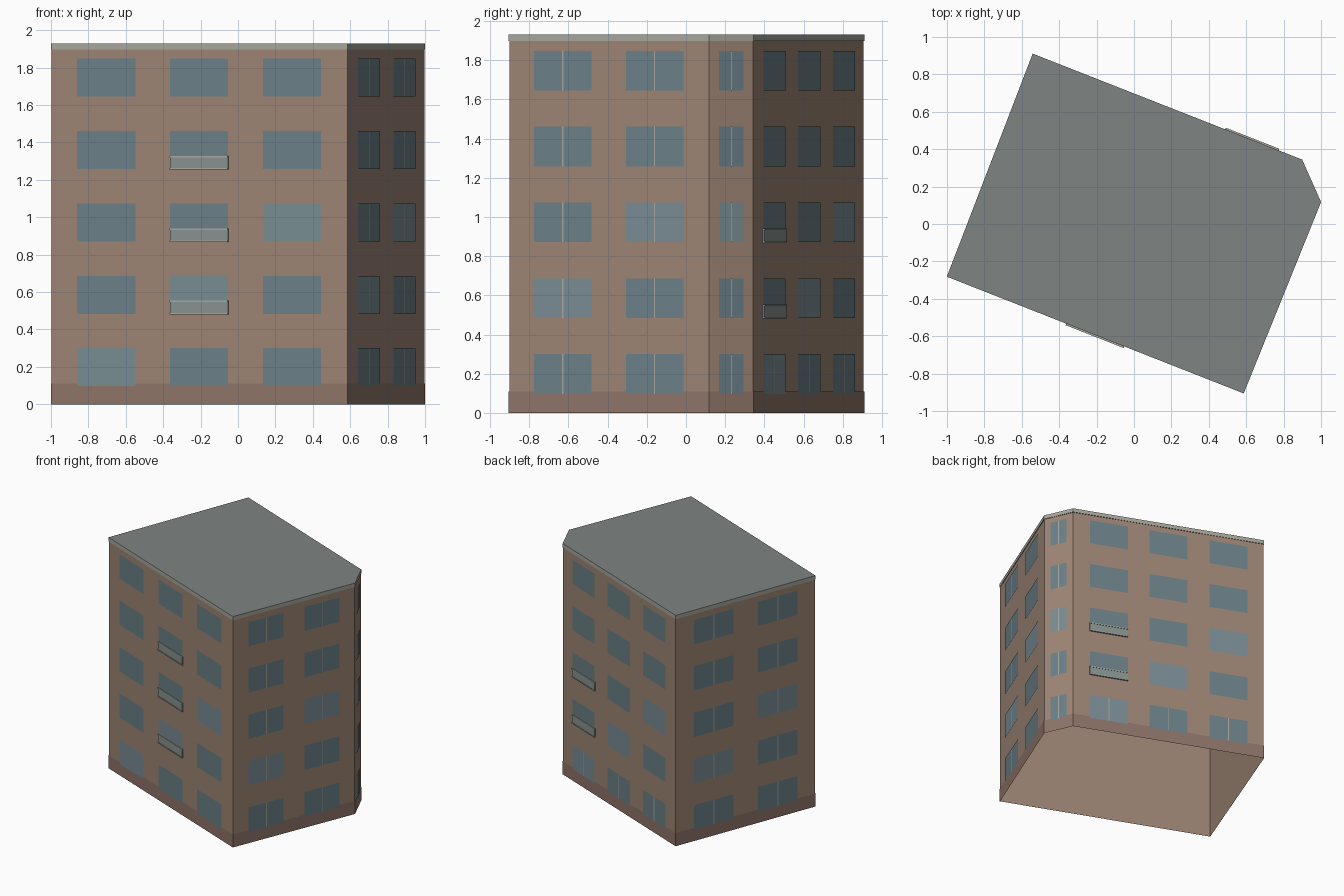
import bpy, bmesh
from mathutils import Vector

if "Cube" in bpy.data.objects:
    bpy.data.objects.remove(bpy.data.objects["Cube"])

# footprint, counter-clockwise from the front-left corner
FOOT = [Vector(p) for p in [(-0.997, -0.28), (0.585, -0.902), (0.997, 0.117),
                            (0.897, 0.342), (-0.54, 0.907)]]
HEIGHT, BAND, PLINTH = 1.93, 1.897, 0.11
FLOORS, SILL, PITCH, WIN_H = 5, 0.097, 0.387, 0.203


def material(name, rgb):
    m = bpy.data.materials.new(name)
    m.diffuse_color = (*rgb, 1)
    m.use_nodes = True
    m.node_tree.nodes["Principled BSDF"].inputs["Base Color"].default_value = m.diffuse_color
    return m


WALL = material("wall_brown", (0.34, 0.235, 0.175))
BASE = material("plinth_brown", (0.27, 0.175, 0.14))
ROOF = material("roof_grey", (0.21, 0.235, 0.225))
TRIM = material("trim_grey", (0.39, 0.39, 0.34))
GLASS = material("glass", (0.145, 0.215, 0.245))
PALE = material("glass_pale", (0.19, 0.265, 0.295))
PANEL = material("balcony_panel", (0.24, 0.29, 0.275))


def finish(name, bm, mats):
    mesh = bpy.data.meshes.new(name)
    bm.to_mesh(mesh)
    bm.free()
    for m in mats:
        mesh.materials.append(m)
    obj = bpy.data.objects.new(name, mesh)
    bpy.context.collection.objects.link(obj)
    return obj


def outward(i):
    d = (FOOT[(i + 1) % 5] - FOOT[i]).normalized()
    return Vector((d.y, -d.x))


def offset_foot(off):
    pts = []
    for i, p in enumerate(FOOT):
        a, b = outward(i - 1 if i else 4), outward(i)
        pts.append(p + (a + b) * off / (1 + a.dot(b)))
    return pts


def shell(name, off, z0, z1, mats, cap=False):
    """Open ring of walls round the footprint, optionally capped on top."""
    bm = bmesh.new()
    pts = offset_foot(off)
    lo = [bm.verts.new((*p, z0)) for p in pts]
    hi = [bm.verts.new((*p, z1)) for p in pts]
    for i in range(5):
        j = (i + 1) % 5
        bm.faces.new((lo[i], lo[j], hi[j], hi[i]))
    if cap:
        bm.faces.new(hi).material_index = 1
    return finish(name, bm, mats)


def wall_quad(bm, side, t, half, z0, z1, out, mat=0):
    """Flat panel on a wall: t is the position along it, half is in units."""
    a, b = FOOT[side], FOOT[(side + 1) % 5]
    d, n = (b - a).normalized(), outward(side)
    c = a.lerp(b, t) + n * out
    l, r = c - d * half, c + d * half
    f = bm.faces.new([bm.verts.new((*p, z)) for p, z in
                      ((l, z0), (r, z0), (r, z1), (l, z1))])
    f.material_index = mat
    return f, n


def wall_box(bm, side, t, half, z0, z1, out, mat):
    """Box projecting from the wall surface by out."""
    f, n = wall_quad(bm, side, t, half, z0, z1, 0, mat)
    ext = bmesh.ops.extrude_face_region(bm, geom=[f])["geom"]
    bmesh.ops.translate(bm, vec=(n.x * out, n.y * out, 0),
                        verts=[g for g in ext if isinstance(g, bmesh.types.BMVert)])
    for g in ext:
        if isinstance(g, bmesh.types.BMFace):
            for e in g.edges:
                for lf in e.link_faces:
                    lf.material_index = mat


# main masses: walls open underneath, plinth, roof with edge band
shell("walls", 0, 0, BAND, [WALL])
shell("plinth", 0.003, 0, PLINTH, [BASE])
shell("roof", 0.003, BAND, HEIGHT, [TRIM, ROOF], cap=True)

# per side: name, window centres, half width, floors with mullions, balconies (col, floors)
ALL = range(FLOORS)
THREE = (0.186, 0.5, 0.814)
SIDES = [("front", THREE, 0.167, (), (1, (1, 2, 3))),
         ("right", (0.27, 0.73), 0.158, ALL, None),
         ("corner", (0.5,), 0.069, ALL, None),
         ("back", THREE, 0.154, (0,), (0, (1, 2))),
         ("left", (0.27, 0.73), 0.182, ALL, None)]

for s, (name, centres, half, mullions, balcony) in enumerate(SIDES):
    win, bars = bmesh.new(), bmesh.new()
    for floor in ALL:
        z = SILL + PITCH * floor
        for col, t in enumerate(centres):
            pale = floor - col == s % 3
            wall_quad(win, s, t, half, z, z + WIN_H, 0.005, int(pale))
            if floor in mullions:
                wall_quad(bars, s, t, 0.004, z, z + WIN_H, 0.007)
    finish(name + "_windows", win, [GLASS, PALE])
    if mullions:
        finish(name + "_mullions", bars, [TRIM])
    else:
        bars.free()
    # shallow balconies: panel between a floor strip and a handrail
    if balcony:
        col, floors = balcony
        bm = bmesh.new()
        for floor in floors:
            z, t = SILL + PITCH * floor, centres[col]
            wall_box(bm, s, t, half, z, z + 0.066, 0.009, 0)
            wall_box(bm, s, t, half, z - 0.003, z + 0.005, 0.012, 1)
            wall_box(bm, s, t, half, z + 0.062, z + 0.070, 0.012, 1)
        finish(name + "_balconies", bm, [PANEL, TRIM])
